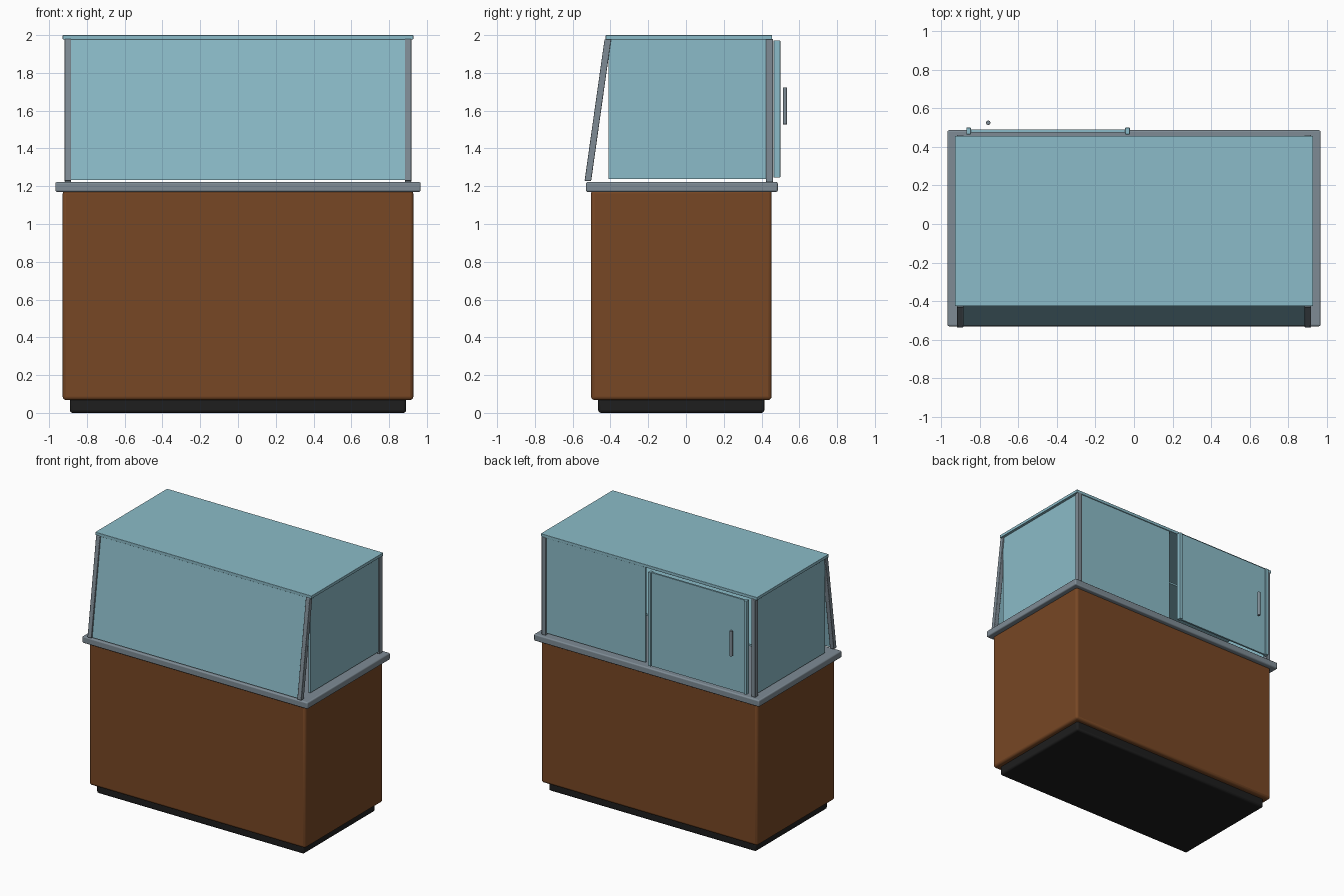
import bpy, math
from mathutils import Vector

if "Cube" in bpy.data.objects:
    bpy.data.objects.remove(bpy.data.objects["Cube"])


def material(name, rgb):
    m = bpy.data.materials.new(name)
    m.diffuse_color = (*rgb, 1)
    m.use_nodes = True
    m.node_tree.nodes["Principled BSDF"].inputs["Base Color"].default_value = m.diffuse_color
    return m


WOOD = material("brown wood", (0.185, 0.063, 0.018))
METAL = material("grey metal", (0.21, 0.26, 0.30))
BLACK = material("black base", (0.013, 0.013, 0.013))
GLASS = material("blue glass", (0.26, 0.50, 0.58))


def finish(ob, name, mat, bevel=0.0):
    ob.name = name
    ob.data.materials.append(mat)
    if bevel:
        b = ob.modifiers.new("rounded edges", 'BEVEL')
        b.width, b.segments = bevel, 3
    bpy.ops.object.shade_smooth_by_angle(angle=math.radians(35))
    return ob


def box(name, x, y, z, mat, bevel=0.0):
    """Box from (min, max) pairs on each axis."""
    bpy.ops.mesh.primitive_cube_add(size=1)
    ob = bpy.context.object
    lo, hi = Vector((x[0], y[0], z[0])), Vector((x[1], y[1], z[1]))
    for v in ob.data.vertices:
        v.co = (lo + hi) / 2 + Vector(a * b for a, b in zip(v.co, hi - lo))
    return finish(ob, name, mat, bevel)


def lean(ob, z0, y_shift, z1):
    """Shear a part so that it leans back with height."""
    for v in ob.data.vertices:
        v.co.y += y_shift * (v.co.z - z0) / (z1 - z0)


# Solid lower cabinet
box("plinth", (-0.89, 0.89), (-0.465, 0.415), (0, 0.09), BLACK, 0.015)
box("cabinet_body", (-0.928, 0.928), (-0.503, 0.453), (0.068, 1.18), WOOD, 0.018)
box("counter_top", (-0.967, 0.967), (-0.53, 0.486), (1.17, 1.222), METAL, 0.009)

# Posts and side panes, mirrored left and right
for side, s in (("left", -1), ("right", 1)):
    xs = sorted((s * 0.883, s * 0.918))
    box(side + "_back_post", xs, (0.423, 0.461), (1.222, 1.98), METAL, 0.005)
    post = box(side + "_front_post", xs, (-0.537, -0.502), (1.228, 1.98), METAL, 0.005)
    lean(post, 1.228, 0.106, 1.98)
    box(side + "_glass", sorted((s * 0.893, s * 0.908)), (-0.41, 0.43), (1.237, 1.978), GLASS)

# Glass canopy, leaning front pane and inner shelf
box("top_glass", (-0.928, 0.928), (-0.425, 0.456), (1.977, 2.0), GLASS, 0.002)
pane = box("front_glass", (-0.884, 0.884), (-0.526, -0.512), (1.232, 1.98), GLASS)
lean(pane, 1.228, 0.106, 1.98)
box("glass_shelf", (-0.885, 0.885), (-0.38, 0.40), (1.575, 1.59), GLASS)

# Fixed back pane and sliding door with edge strips
box("fixed_back_glass", (0.035, 0.884), (0.435, 0.449), (1.237, 1.978), GLASS)
box("sliding_door", (-0.86, -0.03), (0.475, 0.489), (1.245, 1.97), GLASS)
for name, x in (("door_outer_strip", -0.857), ("door_inner_strip", -0.034)):
    box(name, (x - 0.012, x + 0.012), (0.464, 0.499), (1.245, 1.972), GLASS, 0.003)

# Door handle
bpy.ops.mesh.primitive_cylinder_add(vertices=16, radius=0.0115, depth=0.195,
                                    location=(-0.755, 0.5245, 1.625))
finish(bpy.context.object, "door_handle", METAL, 0.002)
